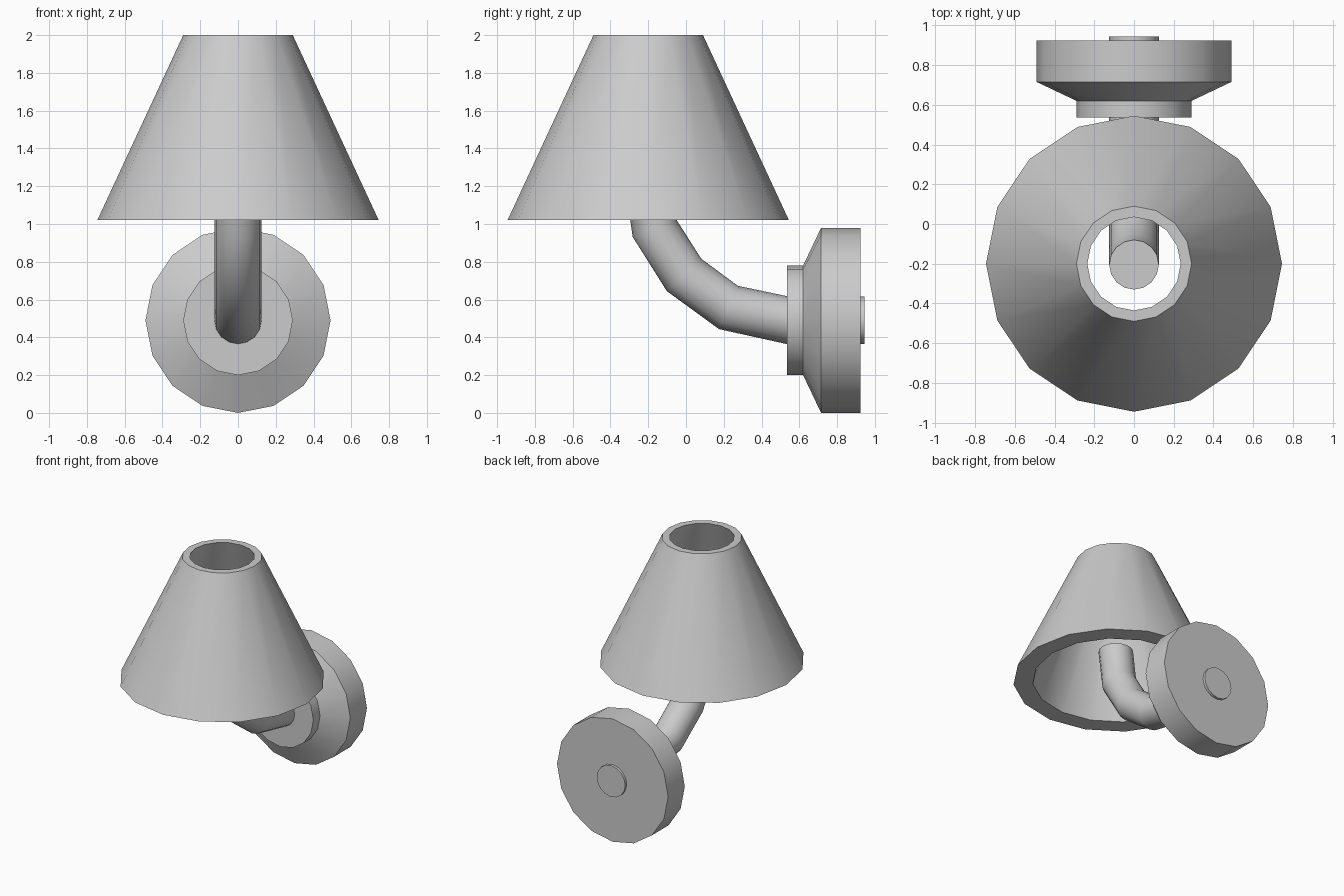
import bpy, bmesh
from math import sin, cos, pi, radians, atan2

if "Cube" in bpy.data.objects:
    bpy.data.objects.remove(bpy.data.objects["Cube"])

SIDES = 16


def ring(y, z, r, tilt):
    """Circle spanned by the x axis and a yz direction at angle tilt from +y."""
    pts = []
    for i in range(SIDES):
        a = 2 * pi * i / SIDES
        pts.append((r * cos(a), y + r * sin(a) * cos(tilt), z + r * sin(a) * sin(tilt)))
    return pts


def loft(name, rings, closed=False):
    """Skin a list of rings; cap the ends or join last ring to first."""
    bm = bmesh.new()
    loops = [[bm.verts.new(p) for p in r] for r in rings]
    pairs = list(zip(loops, loops[1:]))
    if closed:
        pairs.append((loops[-1], loops[0]))
    else:
        bm.faces.new(loops[0])
        bm.faces.new(loops[-1])
    for a, b in pairs:
        for i in range(SIDES):
            j = (i + 1) % SIDES
            bm.faces.new((a[i], a[j], b[j], b[i]))
    bmesh.ops.recalc_face_normals(bm, faces=bm.faces)
    mesh = bpy.data.meshes.new(name)
    bm.to_mesh(mesh)
    bm.free()
    obj = bpy.data.objects.new(name, mesh)
    bpy.context.collection.objects.link(obj)
    bpy.ops.object.select_all(action='DESELECT')
    obj.select_set(True)
    bpy.context.view_layer.objects.active = obj
    bpy.ops.object.shade_smooth_by_angle(angle=radians(32))
    return obj


# Lampshade: open hollow cone, thicker at the lower rim
shade = [(0.745, 1.02), (0.29, 2.0), (0.235, 2.0), (0.605, 1.02)]
loft("lampshade", [ring(-0.2, z, r, 0) for r, z in shade], closed=True)

# Wall plate: stepped disc facing forward
plate = [(0.535, 0.29), (0.62, 0.29), (0.715, 0.49), (0.925, 0.49)]
loft("wall_plate", [ring(y, 0.49, r, pi / 2) for y, r in plate])

# Curved arm: tube through the plate and up into the shade
path = [(0.945, 0.49), (0.54, 0.49), (0.225, 0.558), (-0.01, 0.73),
        (-0.165, 0.975), (-0.205, 1.26)]
rings = []
for i, (y, z) in enumerate(path):
    p, n = path[max(i - 1, 0)], path[min(i + 1, len(path) - 1)]
    tilt = atan2(n[1] - p[1], n[0] - p[0]) - pi / 2
    if i == len(path) - 1:
        tilt = 0
    rings.append(ring(y, z, 0.125, tilt))
loft("arm", rings)
